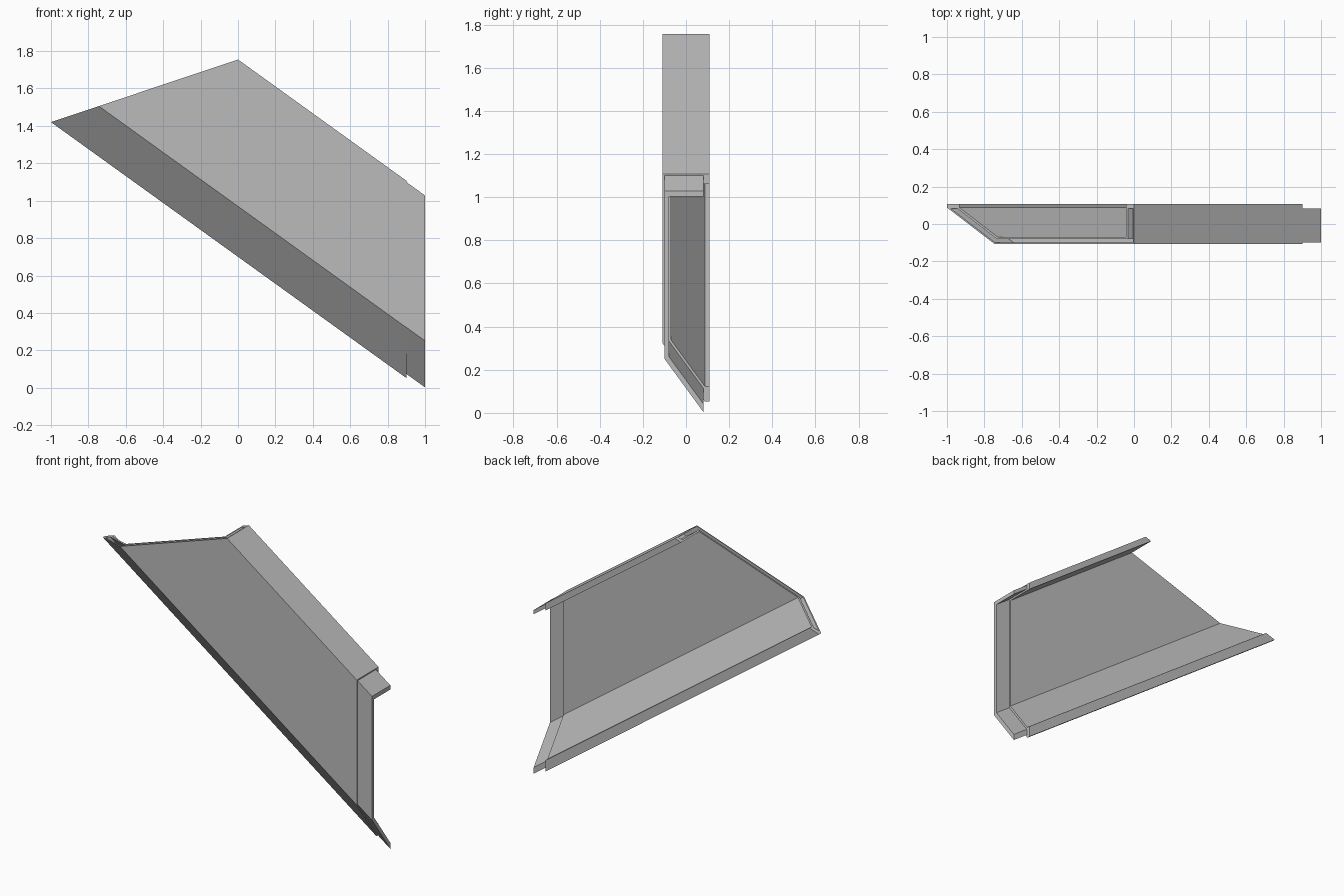
import bpy
import bmesh

cube = bpy.data.objects.get("Cube")
if cube:
    bpy.data.objects.remove(cube, do_unlink=True)

SLOPE = 0.72      # fall of the panel along x
TOP = 1.755       # height of the top edge at x = 0
RIGHT = 0.9       # shoulder where the tongue starts
JOINT = 0.1       # tongue length and groove depth

grey = bpy.data.materials.new("plain grey")
grey.use_nodes = True
colour = (0.5, 0.5, 0.5, 1)
grey.diffuse_color = colour
grey.node_tree.nodes["Principled BSDF"].inputs["Base Color"].default_value = colour


def slanted_end(h):
    """x of the slanted left cut for a profile point of height h."""
    return (h - TOP) / 1.055


def sweep(name, profile, start, end):
    """Sweep a (y, h) profile down the slope between two end rules."""
    bm = bmesh.new()
    rings = []
    for rule in (start, end):
        ring = []
        for y, h in profile:
            x = rule(h)
            ring.append(bm.verts.new((x, y, h - SLOPE * x)))
        rings.append(ring)
    a, b = rings
    bm.faces.new(a)
    bm.faces.new(b[::-1])
    n = len(profile)
    for i in range(n):
        j = (i + 1) % n
        bm.faces.new((a[j], a[i], b[i], b[j]))
    bmesh.ops.recalc_face_normals(bm, faces=bm.faces)
    mesh = bpy.data.meshes.new(name)
    bm.to_mesh(mesh)
    bm.free()
    mesh.materials.append(grey)
    obj = bpy.data.objects.new(name, mesh)
    bpy.context.scene.collection.objects.link(obj)
    return obj


# Channel section: top flange, upright web, splayed lower flange with square lip
shell = [(0.108, TOP), (-0.108, TOP), (-0.108, 0.97), (0.088, 0.7), (0.108, 0.7),
         (0.108, 0.77), (0.088, 0.77), (-0.07, 0.987), (-0.07, 1.71), (0.108, 1.71)]

# Thinner section shared by the tongue and its matching groove
core = [(0.082, 1.748), (-0.1, 1.748), (-0.1, 0.971), (0.082, 0.722),
        (0.082, 0.76), (-0.079, 0.98), (-0.079, 1.722), (0.082, 1.722)]

panel = sweep("channel_panel", shell, slanted_end, lambda h: RIGHT)
sweep("end_tongue", core, lambda h: RIGHT - 0.002, lambda h: RIGHT + JOINT)

# Groove in the slanted end
cutter = sweep("groove_cutter", core,
               lambda h: slanted_end(h) - JOINT, lambda h: slanted_end(h) + JOINT)
cutter.hide_render = True
cutter.hide_viewport = True
groove = panel.modifiers.new("groove", "BOOLEAN")
groove.operation = "DIFFERENCE"
groove.solver = "EXACT"
groove.object = cutter
